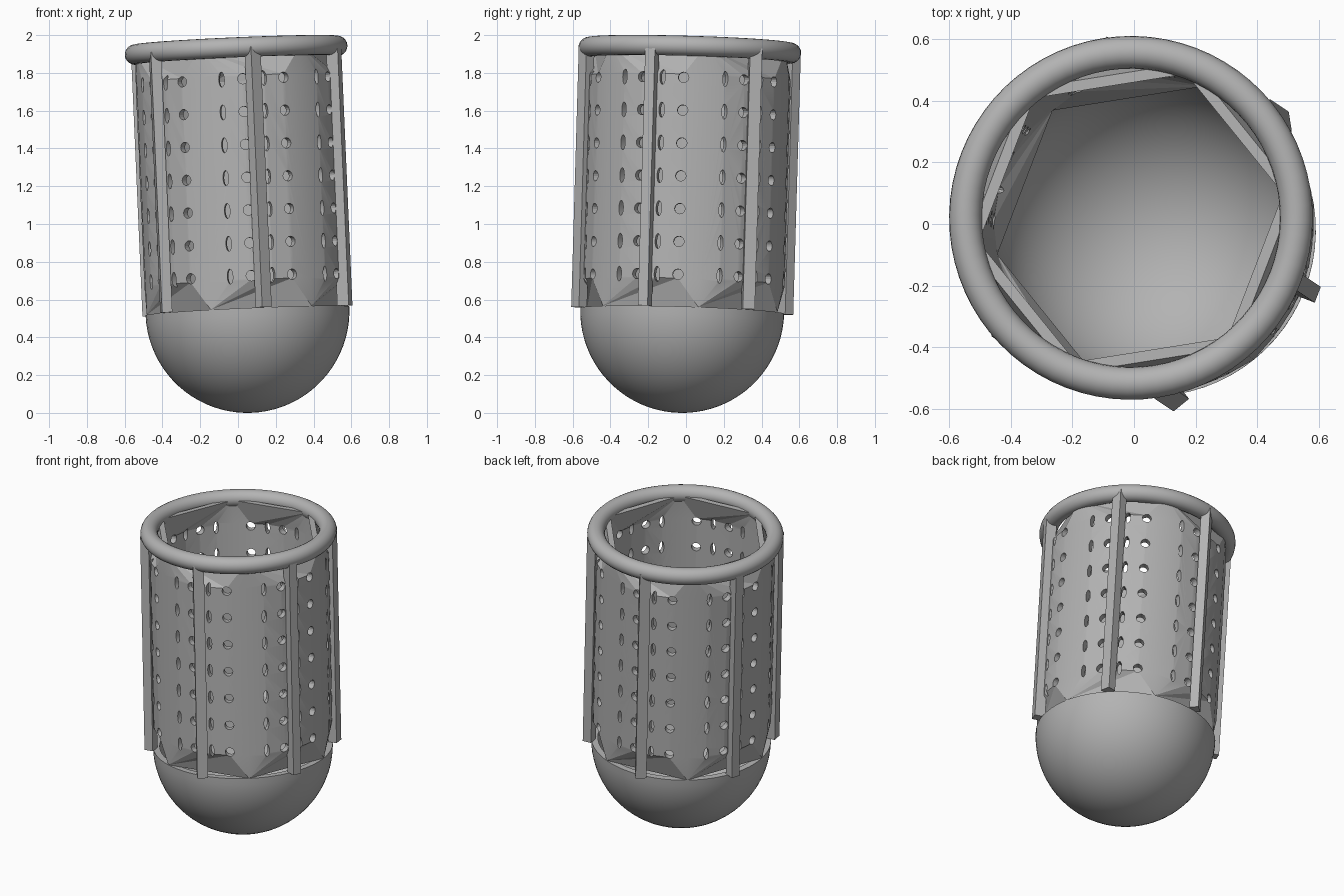
import bpy, bmesh, math
from mathutils import Matrix, Vector

cube = bpy.data.objects.get("Cube")
if cube:
    bpy.data.objects.remove(cube)

mat = bpy.data.materials.new("mid_grey")
mat.use_nodes = True
GREY = (0.45, 0.45, 0.45, 1)
mat.diffuse_color = GREY
mat.node_tree.nodes["Principled BSDF"].inputs["Base Color"].default_value = GREY

# Leaning frame shared by every part: origin at the bowl centre, local z along the tube
BASE, TOP = Vector((0.05, -0.02, 0.54)), Vector((-0.01, 0.02, 1.92))
AXIS = TOP - BASE
LENGTH = AXIS.length
FRAME = (Matrix.Translation(BASE) @ Vector((0, 0, 1)).rotation_difference(AXIS).to_matrix().to_4x4()
         @ Matrix.Rotation(math.radians(-21), 4, 'Z'))
R, R_IN = 0.54, 0.5


def turn(degrees):
    return Matrix.Rotation(math.radians(degrees), 4, 'Z')


def make(name, bm, smooth=None):
    bmesh.ops.recalc_face_normals(bm, faces=bm.faces)
    mesh = bpy.data.meshes.new(name)
    bm.to_mesh(mesh)
    bm.free()
    mesh.materials.append(mat)
    obj = bpy.data.objects.new(name, mesh)
    bpy.context.collection.objects.link(obj)
    obj.matrix_world = FRAME
    if smooth:
        shade(obj, smooth)
    return obj


def shade(obj, degrees):
    bpy.ops.object.select_all(action='DESELECT')
    obj.select_set(True)
    bpy.context.view_layer.objects.active = obj
    bpy.ops.object.shade_smooth_by_angle(angle=math.radians(degrees))


def lathe(name, points, steps=72):
    bm = bmesh.new()
    verts = [bm.verts.new((r, 0, z)) for r, z in points]
    edges = [bm.edges.new(p) for p in zip(verts, verts[1:] + verts[:1])]
    bmesh.ops.spin(bm, geom=verts + edges, cent=(0, 0, 0), axis=(0, 0, 1),
                   angle=math.tau, steps=steps, use_duplicate=False)
    bmesh.ops.remove_doubles(bm, verts=bm.verts, dist=0.0005)
    return make(name, bm, 40)


# Round bowl with a thin wall
def arc(radius):
    return [(radius * math.sin(a), -radius * math.cos(a))
            for a in (math.pi / 2 * i / 20 for i in range(21))]


lathe("bowl", arc(R) + arc(R_IN)[::-1])

# Rounded rim ring
lathe("rim_ring", [(0.537 + 0.053 * math.cos(a), LENGTH + 0.053 * math.sin(a))
                   for a in (math.tau * i / 20 for i in range(20))])

# Tube wall: round in the middle, folding in facets to a hexagon at both ends
SIDES, PER_SIDE = 6, 5
COUNT = SIDES * PER_SIDE
STEP = 360 / COUNT
FOLD = 0.15


def ring(bm, radius, z, count):
    return [bm.verts.new(turn(30 + 360 * i / count) @ Vector((radius, 0, z))) for i in range(count)]


def bridge(bm, low, high):
    for i in range(len(low)):
        n = (i + 1) % len(low)
        bm.faces.new((low[i], low[n], high[n], high[i]))


def fold(bm, hexagon, circle):
    for k in range(SIDES):
        near, far = hexagon[k], hexagon[(k + 1) % SIDES]
        row = [circle[(PER_SIDE * k + j) % COUNT] for j in range(PER_SIDE + 1)]
        for a, b in zip(row[:-2], row[1:-1]):
            bm.faces.new((near, a, b))
        bm.faces.new((near, row[-2], far))
        bm.faces.new((far, row[-2], row[-1]))


bm = bmesh.new()
ends = []
for radius in (R, R_IN):
    bottom, top = ring(bm, radius, 0, SIDES), ring(bm, radius, LENGTH, SIDES)
    low, high = ring(bm, radius, FOLD, COUNT), ring(bm, radius, LENGTH - FOLD, COUNT)
    bridge(bm, low, high)
    fold(bm, bottom, low)
    fold(bm, top, high)
    ends.append((bottom, top))
for outer, inner in zip(*ends):
    bridge(bm, outer, inner)
tube = make("tube_wall", bm)

# Perforations: tall narrow and round columns alternate between the hexagon corners
bm = bmesh.new()
for column in range(COUNT):
    slot = column % PER_SIDE
    if slot == 0:
        continue
    width, height = (0.03, 0.08) if slot % 2 else (0.055, 0.055)
    for row in range(7):
        place = (turn(30 + STEP * column) @ Matrix.Translation((0.52, 0, 0.17 + 0.174 * row))
                 @ Matrix.Diagonal((1, width, height, 1)) @ Matrix.Rotation(math.pi / 2, 4, 'Y'))
        bmesh.ops.create_cone(bm, cap_ends=True, segments=16, radius1=0.5, radius2=0.5,
                              depth=0.16, matrix=place)
cutter = make("hole_cutter", bm)
cutter.hide_render = True
cut = tube.modifiers.new("holes", 'BOOLEAN')
cut.operation, cut.solver, cut.object = 'DIFFERENCE', 'EXACT', cutter
bpy.context.view_layer.objects.active = tube
bpy.ops.object.modifier_apply(modifier=cut.name)
bpy.data.objects.remove(cutter)
shade(tube, 18)

# Six bars, each twisted opposite to its place around the tube
for k in range(SIDES):
    bm = bmesh.new()
    bmesh.ops.create_cube(bm, size=1, matrix=turn(60 * k) @ Matrix.Translation((0.553, 0, LENGTH / 2))
                          @ turn(-120 * k) @ Matrix.Diagonal((0.065, 0.055, LENGTH, 1)))
    make(f"bar_{k + 1}", bm)
